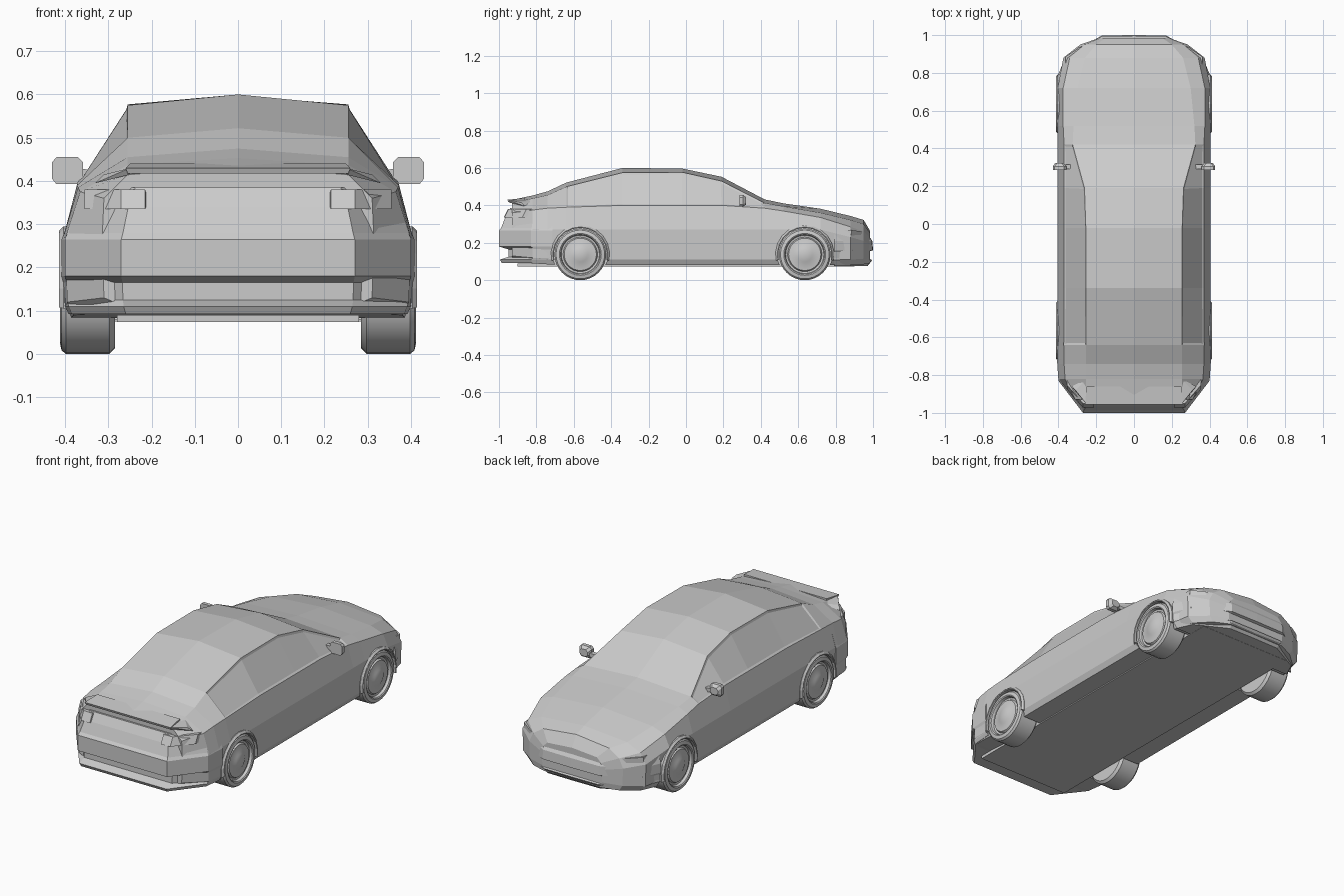
import bpy, bmesh, math
from mathutils import Vector, Matrix

if "Cube" in bpy.data.objects:
    bpy.data.objects.remove(bpy.data.objects["Cube"])

WHEEL_Y, WHEEL_Z, R = (-0.565, 0.635), 0.138, 0.138


def finish(bm, name, smooth=False):
    bmesh.ops.recalc_face_normals(bm, faces=bm.faces)
    me = bpy.data.meshes.new(name)
    bm.to_mesh(me)
    bm.free()
    ob = bpy.data.objects.new(name, me)
    bpy.context.collection.objects.link(ob)
    if smooth:
        bpy.context.view_layer.objects.active = ob
        ob.select_set(True)
        bpy.ops.object.shade_smooth_by_angle(angle=math.radians(30))
        ob.select_set(False)
    return ob


def loft(bm, rings):
    """Closed rings joined with quads and capped; returns rows of faces."""
    vs = [[bm.verts.new(p) for p in r] for r in rings]
    n = len(rings[0])
    rows = [[bm.faces.new((a[i], a[(i + 1) % n], b[(i + 1) % n], b[i])) for i in range(n)]
            for a, b in zip(vs, vs[1:])]
    bm.faces.new(vs[0])
    bm.faces.new(vs[-1])
    return rows


def hull(name, pts, both=True):
    """Convex part from a few corner points, mirrored to the other side."""
    for s, tag in ((1, "right"), (-1, "left")) if both else ((1, ""),):
        bm = bmesh.new()
        for p in pts:
            bm.verts.new((p[0] * s, p[1], p[2]))
        res = bmesh.ops.convex_hull(bm, input=bm.verts)
        junk = [v for v in bm.verts if not v.link_faces]
        bmesh.ops.delete(bm, geom=junk, context='VERTS')
        finish(bm, f"{name}_{tag}" if tag else name)


def band(name, plan, levels):
    """Wrap-around bumper: half plan (x, y, shift weight), levels (z, dy, x scale)."""
    rings = []
    for z, dy, sx in levels:
        half = [Vector((x * sx, y + dy * w, z)) for x, y, w in plan]
        rings.append(half[::-1] + [Vector((-p.x, p.y, p.z)) for p in half[1:]])
    bm = bmesh.new()
    loft(bm, rings)
    return finish(bm, name)


# Body shell: y, floor z, floor w, side w, side z, shoulder w, z, roof edge w, z, centre z
sections = [
    (-0.93, .10, .24, .31, .27, .31, .36, .255, .415, .43),
    (-0.82, .09, .38, .395, .27, .365, .375, .255, .437, .453),
    (-0.74, .085, .385, .40, .27, .37, .385, .255, .455, .475),
    (-0.64, .08, .385, .40, .27, .372, .39, .255, .50, .522),
    (-0.34, .08, .385, .40, .27, .37, .40, .255, .575, .60),
    (-0.02, .08, .385, .40, .27, .37, .40, .255, .577, .597),
    (0.19, .08, .385, .40, .27, .37, .40, .262, .53, .553),
    (0.42, .08, .385, .40, .27, .37, .385, .325, .413, .432),
    (0.52, .08, .385, .40, .27, .375, .37, .32, .395, .411),
    (0.72, .08, .385, .40, .27, .375, .335, .30, .36, .382),
    (0.88, .08, .34, .37, .23, .34, .285, .26, .322, .343),
    (0.95, .085, .26, .28, .21, .26, .26, .20, .30, .322),
    (0.985, .09, .17, .18, .19, .175, .225, .15, .25, .262),
]
rings = []
for y, zb, wb, w, zm, ws, zs, wr, zr, zc in sections:
    half = [(wb, zb), (w, zb + .03), (w + .004, zm), (ws, zs), (wr, zr)]
    rings.append([(0, y, zb)] + [(x, y, z) for x, z in half] + [(0, y, zc)]
                 + [(-x, y, z) for x, z in half[::-1]])
bm = bmesh.new()
rows = loft(bm, rings)
# Side windows sunk slightly into the cabin sides
for col in (4, 7):
    glass = [rows[i][col] for i in range(3, 7)]
    bmesh.ops.recalc_face_normals(bm, faces=bm.faces)
    bmesh.ops.inset_region(bm, faces=glass, thickness=.012, depth=-.004)
body = finish(bm, "body")

# Wheel wells cut from the body
bm = bmesh.new()
for y in WHEEL_Y:
    for s in (1, -1):
        m = Matrix.Translation((s * .385, y, WHEEL_Z)) @ Matrix.Rotation(math.pi / 2, 4, 'Y')
        bmesh.ops.create_cone(bm, cap_ends=True, segments=24, radius1=.147, radius2=.147,
                              depth=.21, matrix=m)
cutter = finish(bm, "wheel_well_cutter")
cutter.hide_render = True
mod = body.modifiers.new("wells", 'BOOLEAN')
mod.operation, mod.solver, mod.object = 'DIFFERENCE', 'EXACT', cutter
bpy.context.view_layer.objects.active = body
bpy.ops.object.modifier_apply(modifier="wells")
bpy.data.objects.remove(cutter)

# Bumpers with recessed lower openings
band("tail_bumper", [(0, -1, 1), (.27, -1, 1), (.40, -.83, .4), (.408, -.715, 0)],
     [(.385, .06, .88), (.34, .035, .94), (.28, .012, .985), (.265, 0, 1), (.18, 0, 1),
      (.165, .05, .99), (.125, .05, .985), (.11, .005, .98), (.092, .015, .96)])
band("nose_bumper", [(0, 1, 1), (.17, .998, 1), (.36, .89, .5), (.402, .79, 0)],
     [(.25, -.03, .97), (.21, -.004, 1), (.16, 0, 1), (.15, -.03, .99), (.12, -.03, .985),
      (.108, -.004, .98), (.075, -.03, .93)])

# Boot lip and floor tray
hull("boot_lip", [(s * x, y, z) for s in (1, -1) for x, y, z in
                  ((.26, -.955, .43), (.255, -.95, .417), (.25, -.86, .44), (.25, -.86, .42))], False)
hull("boot_lip_ends", [(.25, -.955, .43), (.25, -.945, .415), (.31, -.88, .415),
                       (.33, -.86, .395), (.25, -.82, .43)])
hull("floor_tray", [(s * .28, y, z) for s in (1, -1) for y in (-.9, .9) for z in (.074, .09)], False)

# Lamps
hull("tail_lamp", [(x, y + d + (z - .335) * .5, z) for z in (.335, .38) for d in (0, .06)
                   for x, y in ((.215, -.975), (.27, -.972), (.355, -.875))]
     + [(.207, -.93, .355)])
hull("head_lamp", [(x, y - d, z - (x - .2) * -.1) for z in (.222, .252) for d in (0, .05)
                   for x, y in ((.21, .965), (.29, .935), (.362, .885))])

# Door mirrors
hull("door_mirror", [(x, y, z) for y, k in ((.285, 0), (.305, 0), (.322, .012))
                     for x, z in ((.358 + k, .405 + k), (.37 + k, .393 + k), (.42 - k, .393 + k),
                                  (.43 - k, .405 + k), (.43 - k, .443 - k), (.42 - k, .455 - k),
                                  (.37 + k, .455 - k), (.358 + k, .443 - k))])
hull("mirror_stalk", [(x, y, z) for x, z in ((.325, .40), (.365, .408), (.325, .425), (.365, .428))
                      for y in (.29, .315)])

# Wheels (x, radius) revolved, and arch lips swept around them
tyre = [(.285, 0), (.285, .125), (.297, R), (.398, R), (.408, .13), (.412, .112), (.408, .106),
        (.394, .102), (.392, .092), (.402, .086), (.406, .045), (.410, .038), (.412, 0)]
lip = [(.37, .142), (.412, .142), (.414, .147), (.404, .157), (.37, .157)]
for y, end in zip(WHEEL_Y, ("tail", "nose")):
    for s, side in ((1, "right"), (-1, "left")):
        bm = bmesh.new()
        vs = [bm.verts.new((s * x, y, WHEEL_Z + r)) for x, r in tyre]
        es = [bm.edges.new(p) for p in zip(vs, vs[1:])]
        bmesh.ops.spin(bm, geom=vs + es, cent=(0, y, WHEEL_Z), axis=(1, 0, 0),
                       angle=math.tau, steps=32)
        bmesh.ops.remove_doubles(bm, verts=bm.verts, dist=1e-4)
        finish(bm, f"{end}_wheel_{side}", True)
        bm = bmesh.new()
        loft(bm, [[(s * x, y + r * math.cos(a), WHEEL_Z + r * math.sin(a)) for x, r in lip]
                  for a in (math.radians(-12 + 204 * i / 12) for i in range(13))])
        finish(bm, f"{end}_arch_{side}")
